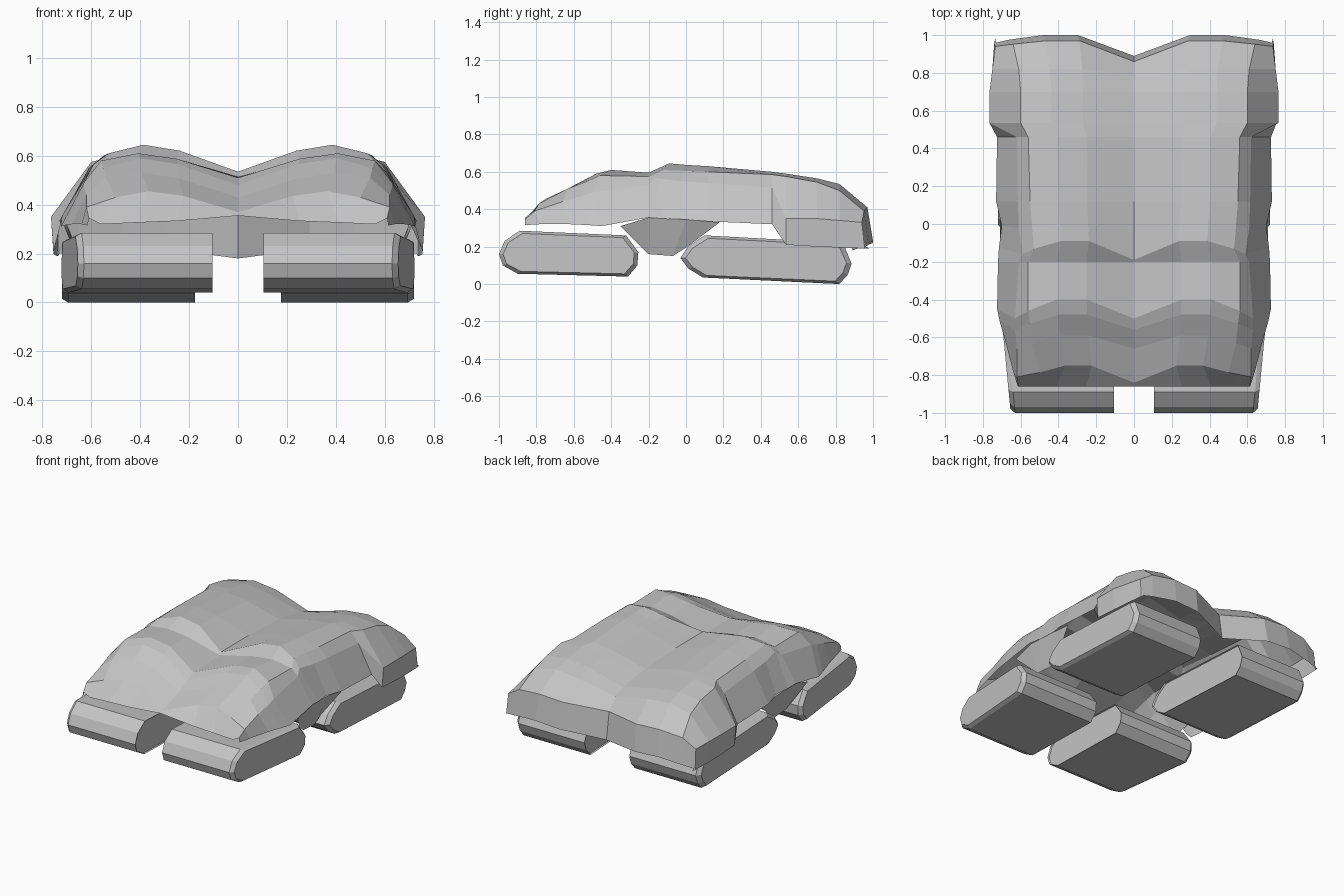
import bpy
import bmesh

start_cube = bpy.data.objects.get("Cube")
if start_cube:
    bpy.data.objects.remove(start_cube, do_unlink=True)

# One plain grey for the whole vehicle
grey = bpy.data.materials.new("plain_grey")
grey.use_nodes = True
colour = (0.55, 0.55, 0.55, 1)
grey.diffuse_color = colour
grey.node_tree.nodes["Principled BSDF"].inputs["Base Color"].default_value = colour


def loft(name, rows, solid=False):
    """Skin rows of points as an open sheet, or as a closed block with end caps."""
    bm = bmesh.new()
    loops = [[bm.verts.new(point) for point in row] for row in rows]
    count = len(loops[0])
    for first, second in zip(loops, loops[1:]):
        for i in range(count if solid else count - 1):
            j = (i + 1) % count
            bm.faces.new((first[i], first[j], second[j], second[i]))
    if solid:
        bm.faces.new(loops[0])
        bm.faces.new(loops[-1])
    bmesh.ops.recalc_face_normals(bm, faces=bm.faces[:])
    mesh = bpy.data.meshes.new(name)
    bm.to_mesh(mesh)
    bm.free()
    mesh.materials.append(grey)
    part = bpy.data.objects.new(name, mesh)
    bpy.context.scene.collection.objects.link(part)
    return part


def body_row(y, shift, sweep, valley, ridge, shoulder, side, edge):
    """Symmetric section: central valley, two ridges and swept flanks."""
    ridge_x = shoulder[0] * 0.73
    inner_x = shoulder[0] * 0.45
    inner_z = ridge - (ridge - valley) * 0.22
    half = [(inner_x, y, inner_z), (ridge_x, y, ridge),
            (shoulder[0], y + sweep * 0.6, shoulder[1]),
            (side[0], y + sweep, side[1]),
            (edge[0], y + sweep * 0.5, edge[1])]
    mirrored = [(-x, py, z) for x, py, z in reversed(half)]
    return mirrored + [(0, y + shift, valley)] + half


# Hollow body: y, valley shift, flank sweep, valley z, ridge z, shoulder, side, edge
front_sections = [
    (-0.86, 0, 0, 0.355, 0.327, (0.56, 0.32), (0.61, 0.345), (0.615, 0.315)),
    (-0.75, -0.09, -0.06, 0.37, 0.455, (0.50, 0.43), (0.62, 0.39), (0.64, 0.32)),
    (-0.59, -0.07, -0.07, 0.43, 0.53, (0.54, 0.51), (0.62, 0.44), (0.68, 0.32)),
    (-0.48, -0.08, -0.08, 0.48, 0.59, (0.55, 0.55), (0.63, 0.47), (0.71, 0.315)),
    (-0.40, -0.1, -0.1, 0.51, 0.61, (0.56, 0.58), (0.63, 0.49), (0.725, 0.31)),
    (-0.20, 0, 0, 0.515, 0.595, (0.56, 0.575), (0.61, 0.53), (0.72, 0.355)),
]
rear_sections = [
    (-0.09, -0.1, -0.07, 0.535, 0.645, (0.53, 0.61), (0.59, 0.565), (0.715, 0.35)),
    (0, -0.05, -0.02, 0.535, 0.637, (0.54, 0.605), (0.61, 0.55), (0.70, 0.345)),
    (0.12, 0, 0, 0.535, 0.63, (0.55, 0.60), (0.615, 0.54), (0.73, 0.335)),
    (0.46, 0, 0, 0.52, 0.60, (0.56, 0.585), (0.62, 0.515), (0.725, 0.32)),
    (0.535, 0, 0, 0.51, 0.59, (0.60, 0.575), (0.765, 0.35), (0.755, 0.21)),
    (0.70, 0, 0, 0.48, 0.565, (0.60, 0.545), (0.765, 0.35), (0.755, 0.20)),
    (0.82, -0.03, 0, 0.45, 0.535, (0.61, 0.50), (0.75, 0.34), (0.75, 0.195)),
    (0.97, -0.11, -0.03, 0.37, 0.41, (0.64, 0.39), (0.735, 0.33), (0.74, 0.19)),
    (1.0, -0.11, -0.04, 0.18, 0.23, (0.66, 0.21), (0.73, 0.2), (0.735, 0.19)),
]
loft("body_shell", [body_row(*section) for section in front_sections + rear_sections])

# Faceted side skirts hanging between the track pods
skirt_top = [(-0.35, 0.31), (-0.2, 0.355), (0, 0.345), (0.18, 0.33)]
skirt_bottom = [(-0.24, 0.2), (-0.2, 0.16), (-0.07, 0.15), (0, 0.195)]
for label, side in (("left", 1), ("right", -1)):
    loft("side_skirt_" + label, [[(side * x, y, z) for y, z in row]
                                 for x, row in ((0.71, skirt_top), (0.65, skirt_bottom))])


def track_pod(name, side, profile, inner, outer, splay):
    """Rounded track block with a chamfered rim on its outer face."""
    ys = [y for y, z in profile]
    zs = [z for y, z in profile]
    mid_y = (min(ys) + max(ys)) / 2
    mid_z = (min(zs) + max(zs)) / 2
    rings = []
    for x, size, lean in [(inner + 0.01, 0.97, 0), (inner, 1, 0),
                          (outer - 0.025, 1, splay), (outer, 0.88, splay)]:
        rings.append([(side * (x + lean * (y - ys[0])),
                       mid_y + (y - mid_y) * (size + 1) / 2,
                       mid_z + (z - mid_z) * size) for y, z in profile])
    loft(name, rings, solid=True)


front_profile = [(-1, 0.16), (-0.98, 0.1), (-0.9, 0.055), (-0.31, 0.04),
                 (-0.26, 0.1), (-0.255, 0.17), (-0.32, 0.26), (-0.89, 0.285), (-0.97, 0.23)]
rear_profile = [(-0.03, 0.14), (0.01, 0.085), (0.09, 0.035), (0.82, 0),
                (0.865, 0.05), (0.885, 0.11), (0.84, 0.22), (0.1, 0.26), (0.01, 0.2)]

# Two pods on each side
for label, side in (("left", 1), ("right", -1)):
    track_pod("front_track_" + label, side, front_profile, 0.105, 0.655, 0.09)
    track_pod("rear_track_" + label, side, rear_profile, 0.175, 0.72, 0)
